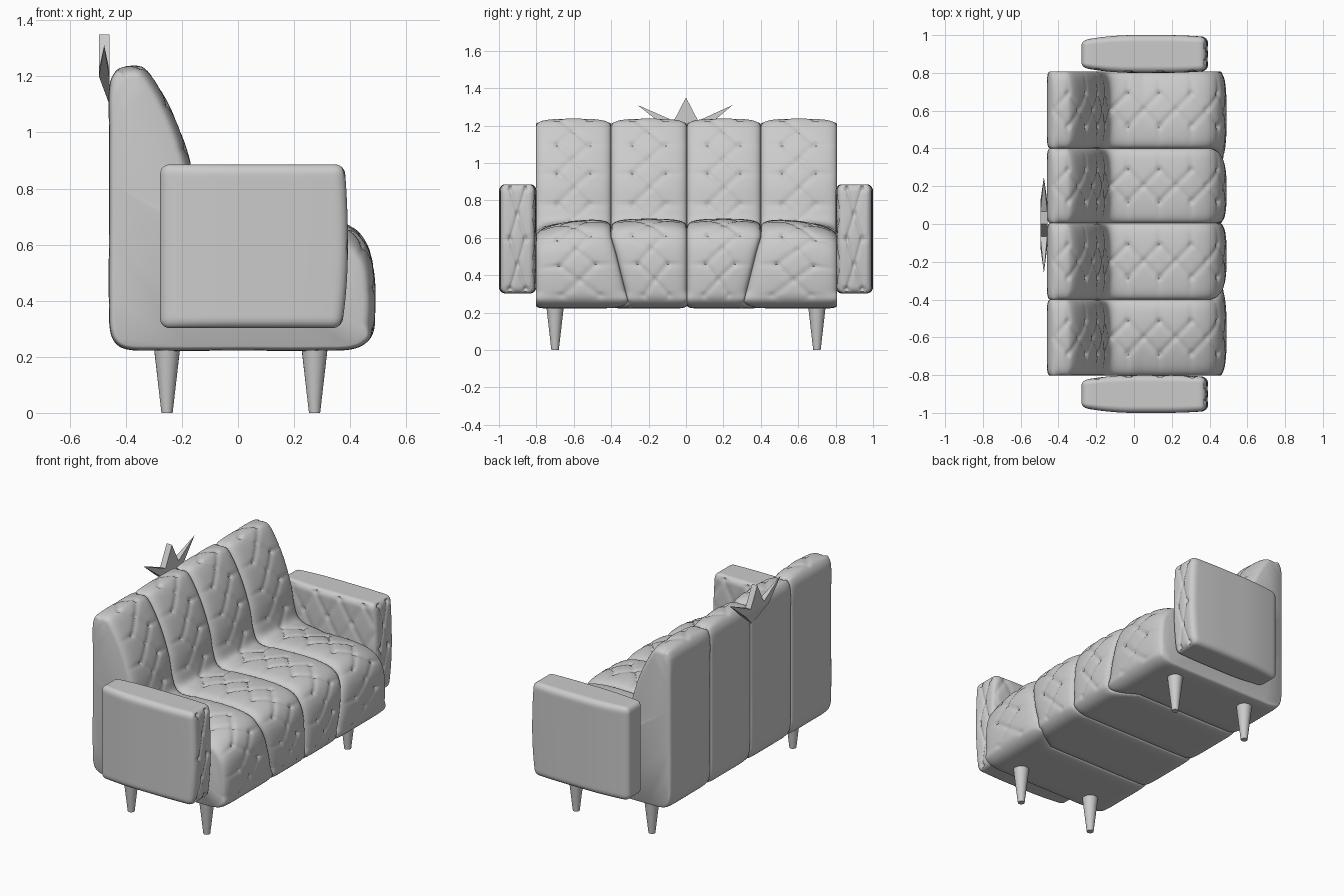
import bpy, bmesh, math
from mathutils import Vector

if "Cube" in bpy.data.objects:
    bpy.data.objects.remove(bpy.data.objects["Cube"])


def clamp(t):
    return max(0.0, min(1.0, t))


def finish(name, bm, angle=40):
    bmesh.ops.recalc_face_normals(bm, faces=bm.faces)
    me = bpy.data.meshes.new(name)
    bm.to_mesh(me)
    bm.free()
    ob = bpy.data.objects.new(name, me)
    bpy.context.collection.objects.link(ob)
    bpy.context.view_layer.objects.active = ob
    for o in bpy.context.selected_objects:
        o.select_set(False)
    ob.select_set(True)
    bpy.ops.object.shade_smooth_by_angle(angle=math.radians(angle))
    return ob


# depth of the diamond-buttoned upholstery at (u across, s along)
def tuft(u, s, w, p, repeat=False):
    a = s / p
    t = abs(a - round(a))
    b = abs(((u / w + 1) % 2) - 1) if repeat else abs(u) / w
    if b <= 1:
        k = 1 / math.hypot(1 / p, 0.5 / w)
        d = abs(t - 0.5 * (1 - b)) * k
        fade = 1
    else:
        d = t * p
        fade = clamp(1.9 - 0.8 * b)
    r = min(math.hypot((b - 1) * w, t * p), math.hypot(b * w, (0.5 - t) * p))
    return 0.009 * fade * math.exp(-d / 0.010) + 0.013 * math.exp(-(r / 0.012) ** 2)


# side profile (x, z) shared by the four padded sections
CTRL = [(-0.45, 0.27), (-0.46, 0.36), (-0.46, 0.7), (-0.46, 1.0), (-0.458, 1.17),
        (-0.43, 1.225), (-0.385, 1.238), (-0.335, 1.23), (-0.28, 1.16), (-0.215, 1.03),
        (-0.165, 0.88), (-0.14, 0.75), (-0.11, 0.695), (0.0, 0.698), (0.2, 0.703),
        (0.34, 0.69), (0.42, 0.655), (0.47, 0.58), (0.488, 0.48), (0.49, 0.34),
        (0.475, 0.27), (0.42, 0.23), (0.3, 0.222), (0.0, 0.222), (-0.3, 0.222), (-0.41, 0.23)]


def smooth_loop(ctrl, n):
    pts = []
    m = len(ctrl)
    for i in range(m):
        a, b, c, d = (Vector(ctrl[(i + j) % m]) for j in (-1, 0, 1, 2))
        # tangents scaled to the segment for uneven spacing
        L = (c - b).length
        tb = (c - a).normalized() * L
        tc = (d - b).normalized() * L
        for k in range(24):
            t = k / 24
            pts.append(b * (2*t**3 - 3*t*t + 1) + tb * (t**3 - 2*t*t + t)
                       + c * (3*t*t - 2*t**3) + tc * (t**3 - t*t))
    acc = [0]
    for i in range(len(pts)):
        acc.append(acc[-1] + (pts[(i + 1) % len(pts)] - pts[i]).length)
    out, j = [], 0
    for i in range(n):
        s = acc[-1] * i / n
        while acc[j + 1] < s:
            j += 1
        f = (s - acc[j]) / (acc[j + 1] - acc[j])
        out.append((s, pts[j].lerp(pts[(j + 1) % len(pts)], f)))
    return out


N, M = 300, 40
LOOP = smooth_loop(CTRL, N)


# seam position: the centre sections narrow toward the lower front
def seam(y, x, z):
    if abs(abs(y) - 0.4) > 0.01:
        return y
    return y - math.copysign(0.09 * clamp((x - 0.3) / 0.15) * clamp((0.63 - z) / 0.38), y)


def section(name, y0, y1):
    bm = bmesh.new()
    rings = []
    for j in range(M + 1):
        v = math.sin((j / M * 2 - 1) * math.pi / 2) * 0.55 + (j / M * 2 - 1) * 0.45
        ring = []
        for i, (s, p) in enumerate(LOOP):
            tan = (LOOP[(i + 2) % N][1] - LOOP[i - 2][1]).normalized()
            nx, nz = -tan.y, tan.x
            m = clamp((nx + nz) * 2) * clamp((p.y - 0.26) / 0.05)
            edge = 0.016 + 0.016 * m
            inset = edge * (1 - math.sqrt(max(0, 1 - abs(v) ** 8))) + 0.014 * m * v * v
            if m > 0:
                inset += m * tuft(v * 0.2, s - 0.03, 0.085, 0.17)
            lo, hi = seam(y0, p.x, p.y), seam(y1, p.x, p.y)
            y = (lo + hi) / 2 + v * (hi - lo) / 2
            drop = 0.05 * clamp((abs(y) - 0.4) / 0.4) ** 2
            drop *= clamp((p.x + 0.15) / 0.2) * clamp((p.y - 0.3) / 0.35)
            ring.append(bm.verts.new((p.x - nx * inset, y, p.y - nz * inset - drop)))
        rings.append(ring)
    for a, b in zip(rings, rings[1:]):
        for i in range(N):
            k = (i + 1) % N
            bm.faces.new((a[i], a[k], b[k], b[i]))
    bm.faces.new(rings[0])
    bm.faces.new(rings[-1])
    finish(name, bm, 60)


for i, nm in enumerate(("left_outer", "left_inner", "right_inner", "right_outer")):
    ys = (-0.803, -0.4, 0.005, 0.4, 0.808)
    section(nm + "_padded_section", ys[i], ys[i + 1])


# pillow-shaped arms, buttoned on the front and inner faces
def arm(name, side):
    bm = bmesh.new()
    bmesh.ops.create_cube(bm, size=2)
    bmesh.ops.subdivide_edges(bm, edges=bm.edges[:], cuts=46, use_grid_fill=True)
    half, r = Vector((0.335, 0.1, 0.292)), 0.035
    for v in bm.verts:
        q = Vector([c * h for c, h in zip(v.co, half)])
        core = Vector([max(r - h, min(h - r, c)) for c, h in zip(q, half)])
        n = (q - core).normalized()
        p = core + n * r
        d = 0
        if n.x > 0.8:
            d = tuft(p.y, p.z, 0.045, 0.27)
        elif n.y < -0.8:
            d = tuft(p.x, p.z, 0.085, 0.27, True) * clamp((p.x + 0.3) / 0.1)
        p -= n * d
        x = p.x
        k = 0.28 * clamp(-(x + 0.05) / 0.285) ** 2 + 0.1 * clamp((x - 0.1) / 0.235) ** 2
        p.y *= 1 - k
        if x > 0:
            p.x -= 0.022 * (x / 0.335) * clamp(-p.z / 0.292) ** 2
            p.x -= 0.012 * (x / 0.335) * clamp(p.z / 0.292) ** 2
        v.co = (p.x + 0.057, side * (0.9 + p.y), p.z + 0.594)
    finish(name, bm, 60)


arm("right_arm", 1)
arm("left_arm", -1)

# tapered round legs
for nm, x in (("back", -0.253), ("front", 0.273)):
    for sd, y in (("left", -0.7), ("right", 0.7)):
        bm = bmesh.new()
        bmesh.ops.create_cone(bm, cap_ends=True, segments=24, radius1=0.02, radius2=0.05, depth=0.26)
        bmesh.ops.translate(bm, verts=bm.verts, vec=(x, y, 0.13))
        finish(f"{nm}_{sd}_leg", bm)

# spiked crest behind the backrest; side tips and bottom come to points
bm = bmesh.new()
XB, XF = -0.496, -0.459
outline = [(0, 1.35, 0), (0.065, 1.225, 0), (0.25, 1.31, 1), (0.12, 1.2, 0), (0, 1.1, 2),
           (-0.12, 1.2, 0), (-0.26, 1.31, 1), (-0.065, 1.225, 0)]
back, front = [], []
for y, z, tip in outline:
    xb, xf = ((XB, XF), (-0.477, -0.477), (XF, XF))[tip]
    back.append(bm.verts.new((xb, y, z)))
    front.append(bm.verts.new((xf, y, z)))
for ring in (back, front):
    for idx in ((0, 1, 7), (1, 2, 3), (5, 6, 7), (1, 3, 5, 7), (3, 4, 5)):
        bm.faces.new([ring[i] for i in idx])
for i in range(8):
    k = (i + 1) % 8
    bm.faces.new((back[i], back[k], front[k], front[i]))
bmesh.ops.remove_doubles(bm, verts=bm.verts, dist=1e-5)
finish("back_crest", bm, 20)
